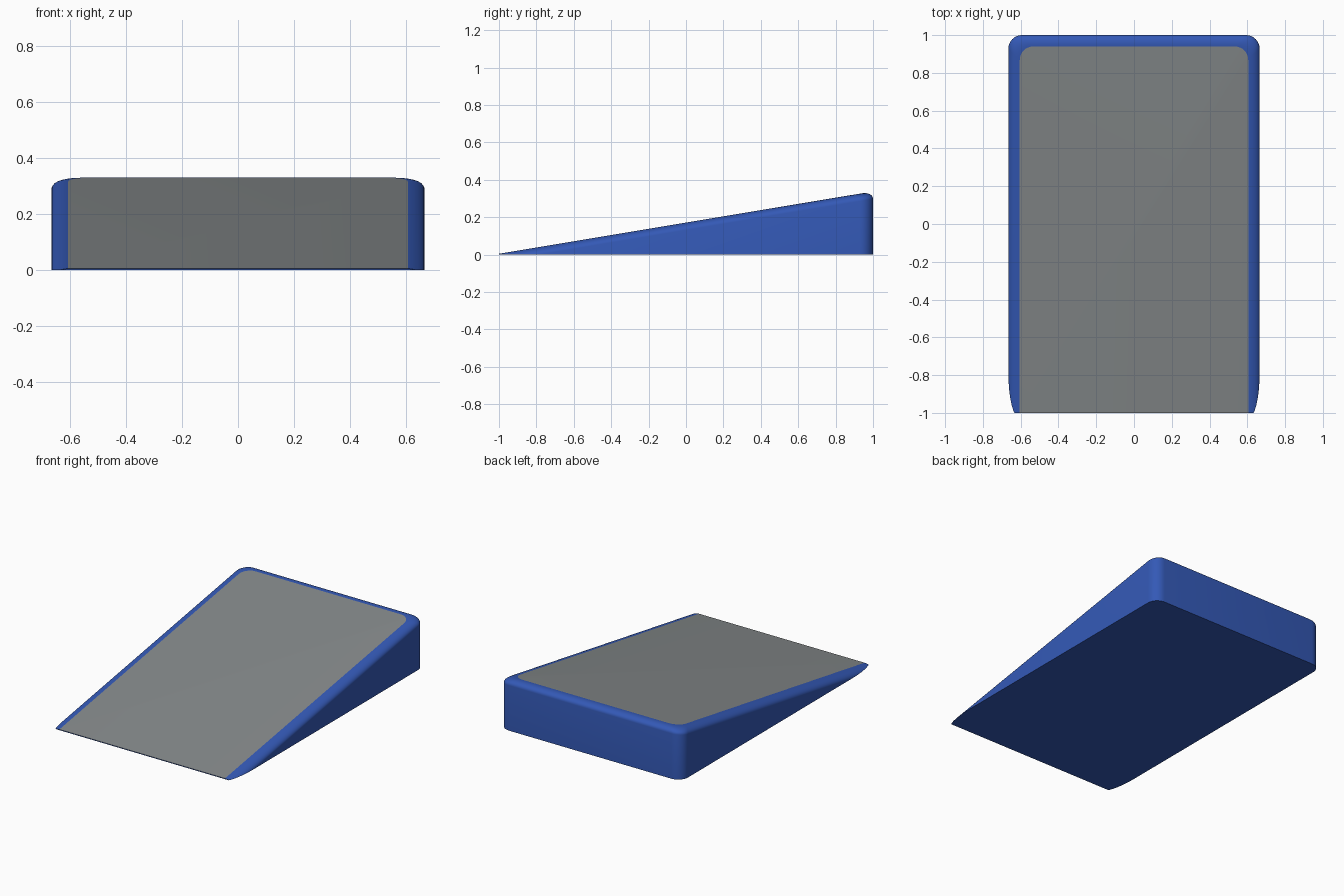
import bpy, bmesh, math

if "Cube" in bpy.data.objects:
    bpy.data.objects.remove(bpy.data.objects["Cube"])

W, L = 0.665, 1.0        # half width, half length
INSET, DROP = 0.06, 0.04  # rounded edge: width and depth
R = 0.072                # corner radius seen from above
STEPS, SEGS = 8, 8


def material(name, rgb):
    m = bpy.data.materials.new(name)
    m.diffuse_color = (*rgb, 1)
    m.use_nodes = True
    m.node_tree.nodes["Principled BSDF"].inputs["Base Color"].default_value = m.diffuse_color
    return m


def slope(y):
    return 0.005 + 0.1665 * (y + 1)


def outline(d):
    """U-shaped outline, open at the front, inset by d."""
    w, b = W - d, L - d
    right = [(w, -L)]
    for i in range(SEGS + 1):
        a = math.pi / 2 * i / SEGS
        right.append((w - R + R * math.cos(a), b - R + R * math.sin(a)))
    return right + [(-x, y) for x, y in reversed(right)]


bm = bmesh.new()

# Rings: below the floor, then up the wall and over the rounded edge
rings = [[bm.verts.new((x, y, -0.3)) for x, y in outline(0)]]
for k in range(STEPS + 1):
    a = math.pi / 2 * k / STEPS
    d = INSET * (1 - math.cos(a))
    drop = DROP * (1 - math.sin(a))
    rings.append([bm.verts.new((x, y, slope(y) - drop)) for x, y in outline(d)])

for lo, hi in zip(rings, rings[1:]):
    for i in range(len(lo) - 1):
        bm.faces.new((lo[i], lo[i + 1], hi[i + 1], hi[i]))

# Grey sloping panel and the thin front edge
panel = bm.faces.new(rings[-1])
panel.material_index = 1
bm.faces.new([r[-1] for r in rings] + [r[0] for r in reversed(rings)])

# Cut flat at the floor and close the base
cut = bmesh.ops.bisect_plane(bm, geom=bm.verts[:] + bm.edges[:] + bm.faces[:],
                             plane_co=(0, 0, 0), plane_no=(0, 0, 1), clear_inner=True)
rim = [e for e in bm.edges if e.is_boundary]
base = bmesh.ops.holes_fill(bm, edges=rim, sides=0)
for f in base["faces"]:
    f.material_index = 0
bmesh.ops.recalc_face_normals(bm, faces=bm.faces[:])

mesh = bpy.data.meshes.new("wedge_ramp")
bm.to_mesh(mesh)
bm.free()
mesh.materials.append(material("blue body", (0.034, 0.100, 0.470)))
mesh.materials.append(material("grey panel", (0.235, 0.253, 0.258)))
ramp = bpy.data.objects.new("wedge_ramp", mesh)
bpy.context.collection.objects.link(ramp)
bpy.context.view_layer.objects.active = ramp
ramp.select_set(True)
bpy.ops.object.shade_smooth_by_angle(angle=math.radians(35))
